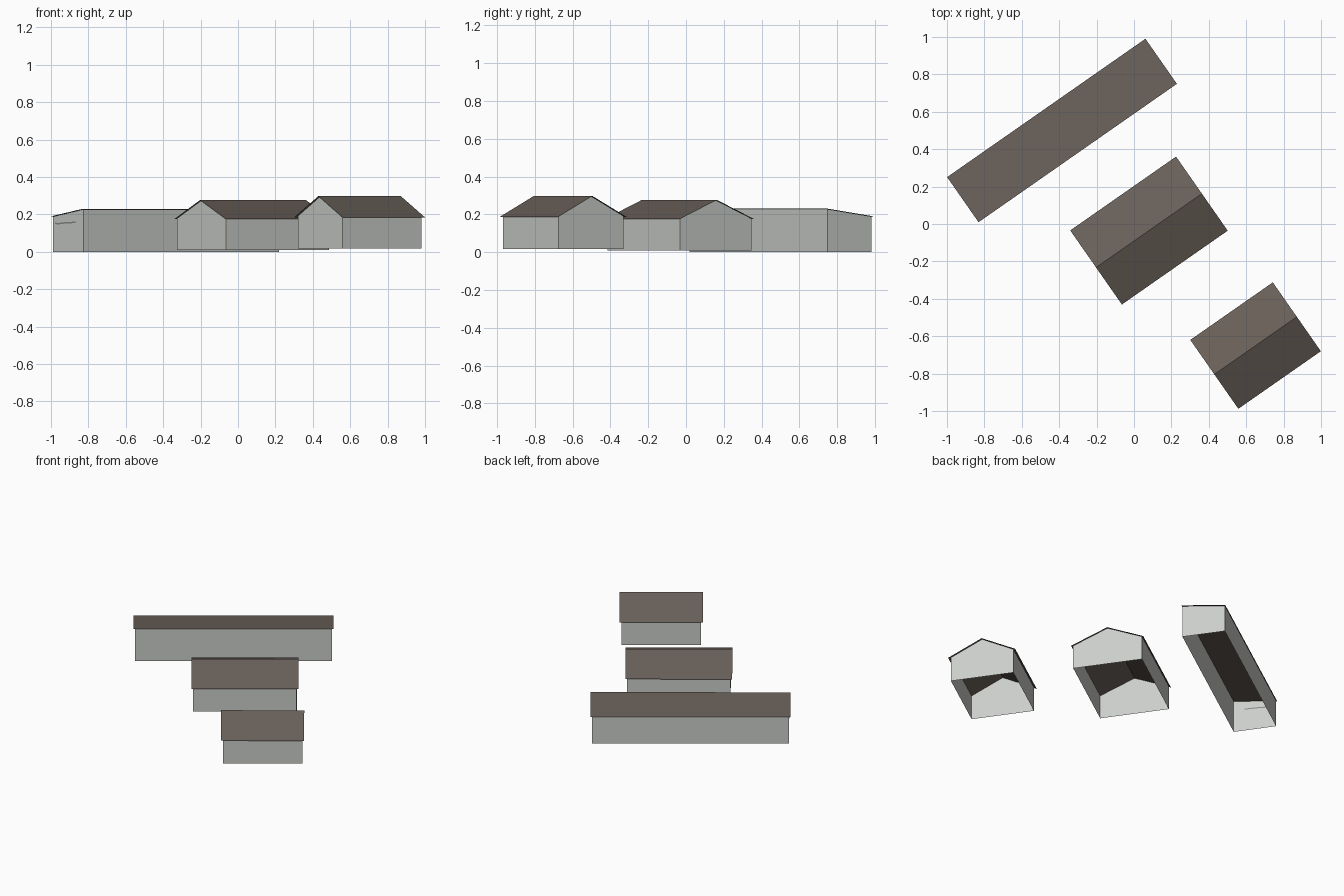
import bpy
import math
from mathutils import Matrix

cube = bpy.data.objects.get("Cube")
if cube:
    bpy.data.objects.remove(cube, do_unlink=True)

ANGLE = math.radians(34.9)


def make_material(name, rgb):
    mat = bpy.data.materials.new(name)
    mat.use_nodes = True
    mat.diffuse_color = (*rgb, 1)
    mat.node_tree.nodes["Principled BSDF"].inputs["Base Color"].default_value = (*rgb, 1)
    return mat


wall_mat = make_material("pale grey plaster", (0.60, 0.62, 0.59))
roof_mat = make_material("dark brown roofing", (0.14, 0.115, 0.098))
crack_mat = make_material("grey crack", (0.25, 0.25, 0.24))


def add_mesh(name, verts, faces, mat, centre):
    mesh = bpy.data.meshes.new(name)
    mesh.from_pydata(verts, [], faces)
    mesh.materials.append(mat)
    obj = bpy.data.objects.new(name, mesh)
    obj.matrix_world = Matrix.Translation((*centre, 0)) @ Matrix.Rotation(ANGLE, 4, "Z")
    bpy.context.collection.objects.link(obj)
    return obj


def height_on(profile, v):
    """Height of the roof line at v."""
    for (v0, z0), (v1, z1) in zip(profile, profile[1:]):
        if v <= v1:
            return z0 + (z1 - z0) * (v - v0) / (v1 - v0)
    return profile[-1][1]


def building(name, centre, roof_len, wall_len, wall_wid, base, profile):
    # Roof: thin sheet swept along the ridge
    n = len(profile)
    h = roof_len / 2
    verts = [(u, v, z) for u in (-h, h) for v, z in profile]
    faces = [(i, n + i, n + i + 1, i + 1) for i in range(n - 1)]
    add_mesh(name + "_roof", verts, faces, roof_mat, centre)

    # Walls: end panels follow the roof line, no floor or ceiling
    h, w = wall_len / 2, wall_wid / 2
    tops = [-w] + [v for v, z in profile[1:-1]] + [w]
    outline = [(-w, base)] + [(v, height_on(profile, v) - 0.002) for v in tops] + [(w, base)]
    n = len(outline)
    verts = [(u, v, z) for u in (-h, h) for v, z in outline]
    faces = [tuple(range(n)), tuple(reversed(range(n, 2 * n))),
             (0, n, n + 1, 1), (n - 2, 2 * n - 2, 2 * n - 1, n - 1)]
    add_mesh(name + "_walls", verts, faces, wall_mat, centre)


def gable(width, eave, ridge):
    return [(-width / 2, eave), (0, ridge), (width / 2, eave)]


shed_centre = (-0.385, 0.50)
building("long_shed", shed_centre, 1.293, 1.275, 0.284, 0.0,
         [(-0.147, 0.23), (0.147, 0.19)])
building("middle_house", (0.08, -0.035), 0.69, 0.67, 0.46, 0.01,
         gable(0.483, 0.175, 0.277))
building("small_house", (0.65, -0.65), 0.538, 0.513, 0.418, 0.017,
         gable(0.449, 0.185, 0.298))

# Crack on both faces of the shed's end wall
line = [(0.12, 0.152), (0.08, 0.151), (0.03, 0.155), (-0.07, 0.158)]
for side, u in (("outer", -0.6395), ("inner", -0.6355)):
    verts = [(u, v, z + dz) for dz in (-0.004, 0.004) for v, z in line]
    faces = [(i, i + 1, i + 5, i + 4) for i in range(3)]
    add_mesh("wall_crack_" + side, verts, faces, crack_mat, shed_centre)
